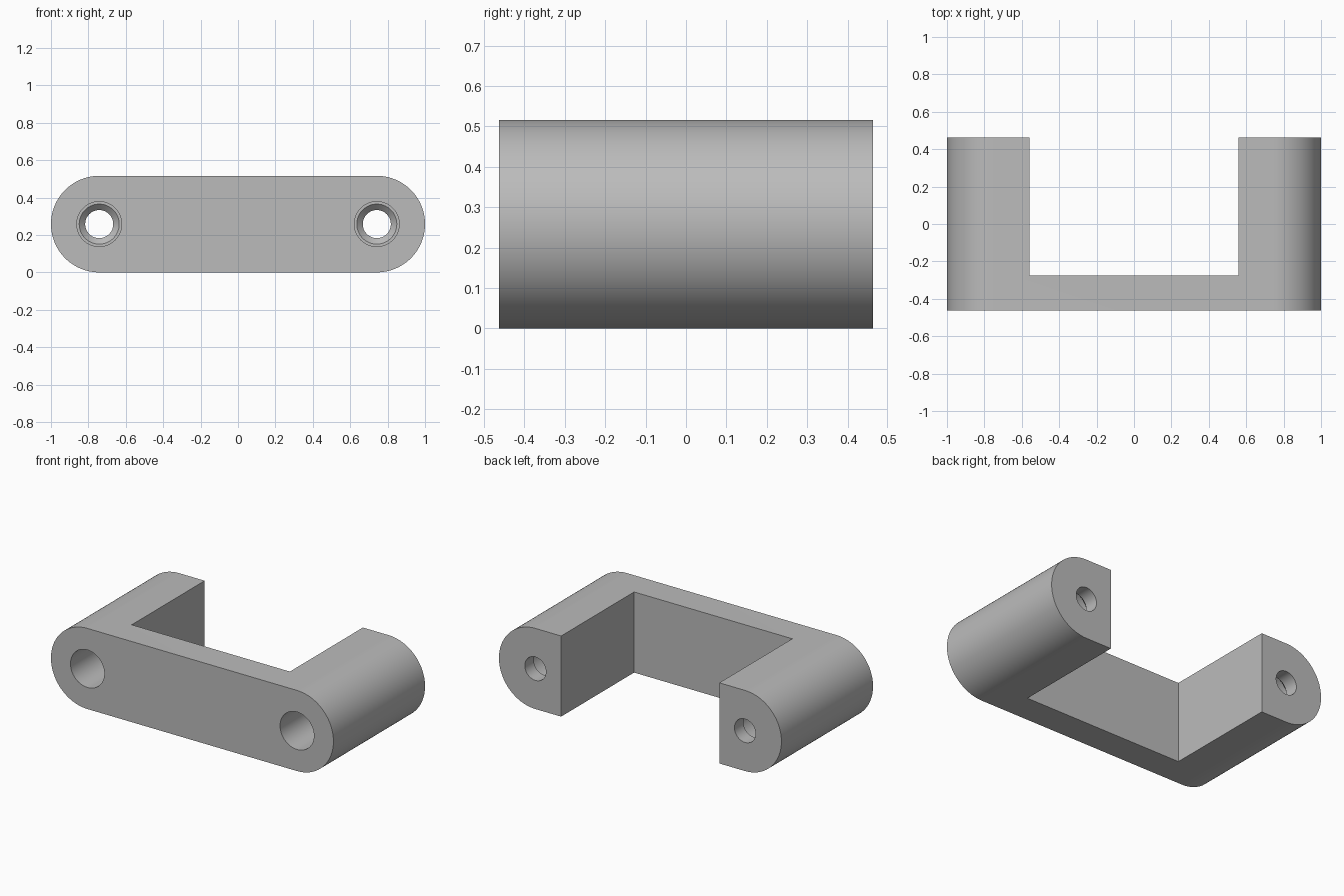
import bpy, bmesh, math
from mathutils import Vector

if "Cube" in bpy.data.objects:
    bpy.data.objects.remove(bpy.data.objects["Cube"], do_unlink=True)

R = 0.258            # half height and end radius
CX = 1 - R           # end and hole centres
HALF = 0.463         # half depth
INNER, WEB = 0.56, -0.275

grey = bpy.data.materials.new("light_grey")
grey.use_nodes = True
colour = (0.5, 0.5, 0.5, 1)
grey.diffuse_color = colour
grey.node_tree.nodes["Principled BSDF"].inputs["Base Color"].default_value = colour


def finish(bm, name):
    bmesh.ops.recalc_face_normals(bm, faces=bm.faces)
    mesh = bpy.data.meshes.new(name)
    bm.to_mesh(mesh)
    bm.free()
    mesh.materials.append(grey)
    ob = bpy.data.objects.new(name, mesh)
    bpy.context.collection.objects.link(ob)
    return ob


def prism(name, outline, y0, y1):
    bm = bmesh.new()
    face = bm.faces.new([bm.verts.new((x, y0, z)) for x, z in outline])
    ext = bmesh.ops.extrude_face_region(bm, geom=[face])
    bmesh.ops.translate(bm, vec=(0, y1 - y0, 0),
                        verts=[v for v in ext["geom"] if isinstance(v, bmesh.types.BMVert)])
    return finish(bm, name)


def turned(name, profile, x, steps=64):
    # Revolve (radius, y) points about an axis along y
    bm = bmesh.new()
    rings = []
    for r, y in profile:
        rings.append([bm.verts.new((x + r * math.cos(a), y, R + r * math.sin(a)))
                      for a in (2 * math.pi * i / steps for i in range(steps))])
    for a, b in zip(rings, rings[1:]):
        for i in range(steps):
            j = (i + 1) % steps
            bm.faces.new((a[i], a[j], b[j], b[i]))
    bm.faces.new(rings[0])
    bm.faces.new(rings[-1])
    return finish(bm, name)


# Long rounded body
N = 48
outline = []
for side, start in ((1, -math.pi / 2), (-1, math.pi / 2)):
    for i in range(N + 1):
        a = start + math.pi * i / N
        outline.append((side * CX + R * math.cos(a), R + R * math.sin(a)))
body = prism("handle_bracket", outline, -HALF, HALF)

# Cutters: the gap between the legs and the stepped, countersunk screw holes
gap = prism("gap_cutter", [(-INNER, -1), (INNER, -1), (INNER, 1), (-INNER, 1)], WEB, 1)
bore = [(0.12, -0.6), (0.12, 0.34), (0.107, 0.34), (0.075, 0.372), (0.075, 0.6)]
cutters = [gap] + [turned("hole_cutter", bore, s * CX) for s in (-1, 1)]

bpy.context.view_layer.objects.active = body
body.select_set(True)
for cutter in cutters:
    mod = body.modifiers.new("cut", "BOOLEAN")
    mod.operation, mod.solver, mod.object = "DIFFERENCE", "EXACT", cutter
    bpy.ops.object.modifier_apply(modifier=mod.name)
for cutter in cutters:
    bpy.data.objects.remove(cutter, do_unlink=True)

bpy.ops.object.select_all(action="DESELECT")
body.select_set(True)
bpy.ops.object.shade_smooth_by_angle(angle=math.radians(30))
